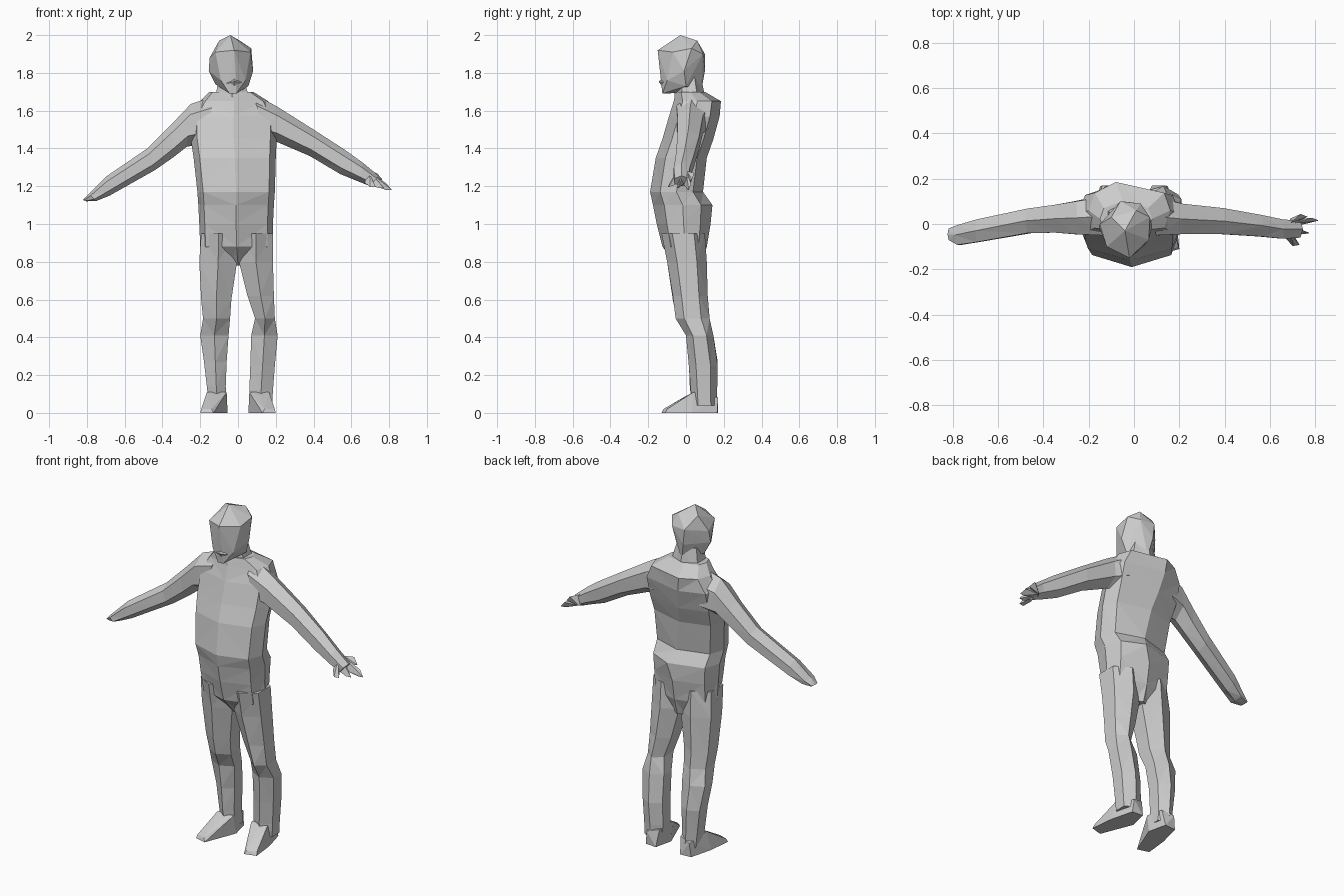
import bpy, bmesh, math
from mathutils import Vector

grey = bpy.data.materials.new("plain_grey")
grey.diffuse_color = (0.6, 0.6, 0.6, 1)


def finish(name, bm):
    """Turn a bmesh into a flat shaded, triangulated object."""
    bmesh.ops.triangulate(bm, faces=bm.faces[:])
    bmesh.ops.recalc_face_normals(bm, faces=bm.faces[:])
    mesh = bpy.data.meshes.new(name)
    bm.to_mesh(mesh)
    bm.free()
    mesh.materials.append(grey)
    obj = bpy.data.objects.new(name, mesh)
    bpy.context.collection.objects.link(obj)
    return obj


def loft(name, rings):
    """Skin a list of equal-length point rings and cap both ends."""
    bm = bmesh.new()
    loops = [[bm.verts.new(p) for p in ring] for ring in rings]
    n = len(loops[0])
    for a, b in zip(loops, loops[1:]):
        for i in range(n):
            j = (i + 1) % n
            bm.faces.new((a[i], a[j], b[j], b[i]))
    bm.faces.new(loops[0])
    bm.faces.new(loops[-1])
    return finish(name, bm)


def hull(name, points):
    """Faceted solid wrapped around a few points."""
    bm = bmesh.new()
    for p in points:
        bm.verts.new(p)
    res = bmesh.ops.convex_hull(bm, input=bm.verts[:])
    loose = [v for v in bm.verts if not v.link_faces]
    bmesh.ops.delete(bm, geom=loose, context='VERTS')
    return finish(name, bm)


def body_ring(z, x0, x1, y0, y1, back_x):
    """Eight-sided chest section with a ridge at the front and back."""
    cx, cy = (x0 + x1) / 2, (y0 + y1) / 2
    hx, hy = (x1 - x0) / 2, (y1 - y0) / 2
    shape = [(1, 0), (.85, .62), (0, 1), (-.85, .62), (-1, 0), (-.85, -.62), (0, -1), (.85, -.62)]
    ring = [Vector((cx + hx * a, cy + hy * b, z)) for a, b in shape]
    ring[2].x = back_x
    return ring


def hex_ring(centre, u, v):
    """Six-sided section with points on the u axis and flats on the v axis."""
    return [centre + u * math.cos(i * math.pi / 3) + v * math.sin(i * math.pi / 3) / 0.866
            for i in range(6)]


def leg_ring(z, x0, x1, y0, y1):
    return hex_ring(Vector(((x0 + x1) / 2, (y0 + y1) / 2, z)),
                    Vector((0, (y1 - y0) / 2, 0)), Vector(((x1 - x0) / 2, 0, 0)))


def arm_ring(xt, zt, xb, zb, y0, y1):
    return hex_ring(Vector(((xt + xb) / 2, (y0 + y1) / 2, (zt + zb) / 2)),
                    Vector(((xt - xb) / 2, 0, (zt - zb) / 2)), Vector((0, (y1 - y0) / 2, 0)))


# Torso from crotch to base of neck, hunched at the upper back
loft("torso", [body_ring(*s) for s in (
    (0.78, -.05, .05, -.04, .08, 0),
    (0.88, -.20, .185, -.125, .11, 0),
    (1.00, -.205, .185, -.155, .13, 0),
    (1.10, -.21, .19, -.175, .14, .03),
    (1.17, -.215, .195, -.19, .09, .0),
    (1.35, -.235, .20, -.16, .11, -.03),
    (1.45, -.25, .205, -.125, .145, -.05),
    (1.57, -.25, .205, -.09, .178, -.07),
    (1.65, -.20, .16, -.065, .185, -.08),
    (1.70, -.15, .08, -.055, .10, -.05))])

# Neck
loft("neck", [leg_ring(1.62, -.13, .07, -.06, .11), leg_ring(1.78, -.10, .03, -.06, .08)])

# Head, turned slightly to one side
hull("head", [
    (-.04, -.03, 2.0), (-.10, .03, 1.97), (.01, .06, 1.97),
    (-.02, -.15, 1.92), (-.12, -.10, 1.91), (-.15, 0, 1.88), (.07, .03, 1.93),
    (.065, -.07, 1.91), (-.06, .10, 1.90), (.03, .09, 1.90),
    (-.155, -.01, 1.81), (.08, -.01, 1.81), (-.05, .10, 1.81),
    (-.01, -.135, 1.80), (-.09, -.11, 1.76), (.04, -.10, 1.76),
    (-.12, 0, 1.74), (.055, .0, 1.73), (-.03, .08, 1.70),
    (-.045, -.125, 1.69), (-.01, -.125, 1.69)])
# Lips
hull("lips", [(-.06, -.125, 1.745), (.02, -.12, 1.75), (-.02, -.145, 1.755),
              (-.02, -.13, 1.77), (-.02, -.125, 1.725)])

# Legs
loft("left_leg", [leg_ring(*s) for s in (
    (0.95, -.195, -.01, -.13, .10), (0.80, -.205, -.005, -.10, .11),
    (0.60, -.195, -.035, -.07, .115), (0.50, -.185, -.042, -.05, .125),
    (0.41, -.20, -.05, .0, .145), (0.27, -.18, -.06, .015, .168),
    (0.14, -.165, -.065, .02, .165), (0.04, -.155, -.06, .03, .165))])
loft("right_leg", [leg_ring(*s) for s in (
    (0.95, .005, .185, -.13, .10), (0.80, .005, .185, -.10, .11),
    (0.62, .05, .19, -.07, .115), (0.50, .09, .195, -.055, .125),
    (0.41, .07, .21, .0, .145), (0.25, .065, .195, .015, .168),
    (0.12, .06, .185, .025, .165), (0.04, .07, .18, .03, .165))])

# Feet, toes turned out
foot = [(-.15, .165, 0), (-.08, .17, 0), (-.055, .06, 0), (-.13, -.13, 0), (-.20, -.11, 0),
        (-.185, .03, 0), (-.165, .04, .11), (-.06, .04, .11), (-.07, .15, .10),
        (-.14, .17, .08), (-.14, -.12, .02), (-.195, -.10, .02), (-.12, .0, .09)]
hull("left_foot", foot)
hull("right_foot", [(-x, y, z) for x, y, z in foot])

# Arms
loft("left_arm", [arm_ring(*s) for s in (
    (-.12, 1.68, -.19, 1.42, -.05, .12), (-.25, 1.635, -.27, 1.41, -.045, .10),
    (-.35, 1.53, -.34, 1.355, -.038, .085), (-.48, 1.40, -.44, 1.285, -.04, .068),
    (-.70, 1.25, -.68, 1.15, -.08, .02), (-.79, 1.16, -.75, 1.122, -.092, -.005),
    (-.822, 1.128, -.805, 1.12, -.07, -.02))])
loft("right_arm", [arm_ring(*s) for s in (
    (.08, 1.69, .15, 1.44, -.05, .12), (.21, 1.62, .205, 1.435, -.045, .09),
    (.40, 1.50, .38, 1.36, -.045, .07), (.57, 1.39, .54, 1.265, -.055, .04),
    (.66, 1.325, .65, 1.22, -.065, .02), (.745, 1.255, .70, 1.20, -.06, .015))])

# Thumb and fingers of the open hand
for name, tip, y in (("thumb", (.73, -.092, 1.195), -.045),
                     ("index_finger", (.775, -.04, 1.19), -.025),
                     ("middle_finger", (.815, .015, 1.18), 0),
                     ("little_finger", (.765, .032, 1.235), .005)):
    tip = Vector(tip)
    base = [Vector((.67, y - .02, 1.22)), Vector((.69, y + .02, 1.22)), Vector((.69, y, 1.28))]
    hull(name, base + [tip, tip + Vector((-.03, .012, .035)), tip + Vector((-.03, -.005, 0))])
